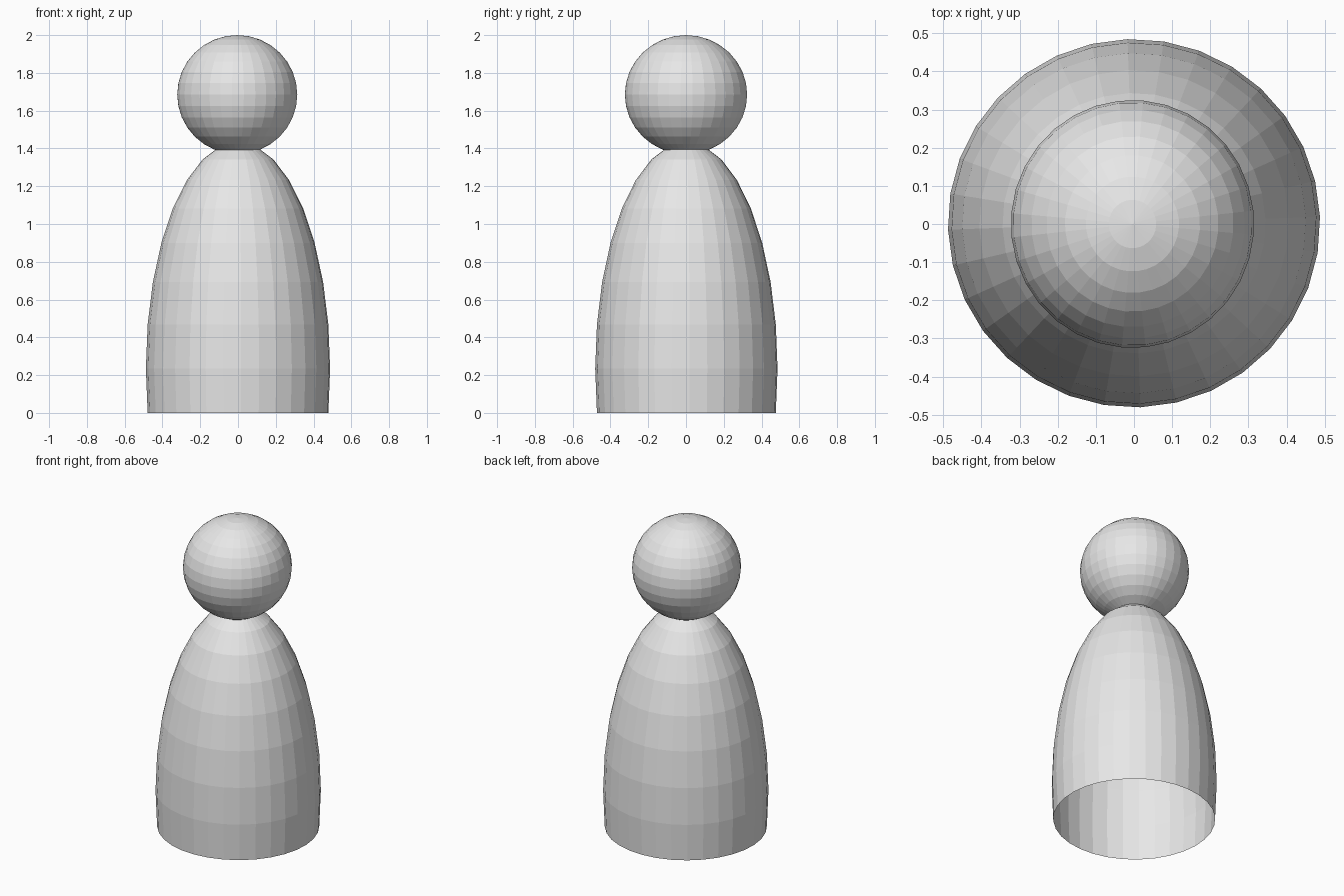
import bpy
import bmesh
from math import radians
from mathutils import Euler, Matrix, Vector

cube = bpy.data.objects.get("Cube")
if cube:
    bpy.data.objects.remove(cube, do_unlink=True)

# Plain grey for the whole figure
GREY = (0.8, 0.8, 0.8, 1.0)
grey = bpy.data.materials.new("plain_grey")
grey.use_nodes = True
grey.diffuse_color = GREY
grey.node_tree.nodes["Principled BSDF"].inputs["Base Color"].default_value = GREY


def ellipsoid(name, centre, radii, rotation, floor_ring=None):
    """Flat-shaded UV ellipsoid, optionally cut open below a height (unit sphere)."""
    bm = bmesh.new()
    bmesh.ops.create_uvsphere(bm, u_segments=32, v_segments=16, radius=1)
    if floor_ring is not None:
        low = [v for v in bm.verts if v.co.z < floor_ring]
        bmesh.ops.delete(bm, geom=low, context='VERTS')
    turn = Euler([radians(a) for a in rotation]).to_matrix().to_4x4()
    bm.transform(Matrix.Translation(centre) @ Matrix.Diagonal((*radii, 1)) @ turn)
    mesh = bpy.data.meshes.new(name)
    bm.to_mesh(mesh)
    bm.free()
    mesh.materials.append(grey)
    obj = bpy.data.objects.new(name, mesh)
    bpy.context.collection.objects.link(obj)
    return obj


# Hollow body: the sphere is opened one ring below its equator
ellipsoid("body", Vector((0, 0.002, 0.234)), (0.488, 0.483, 1.2), (0, 0, 2), -0.25)

# Round head resting on the body
ellipsoid("head", Vector((-0.004, 0, 1.685)), (0.319, 0.325, 0.315), (0, 0, -5))
